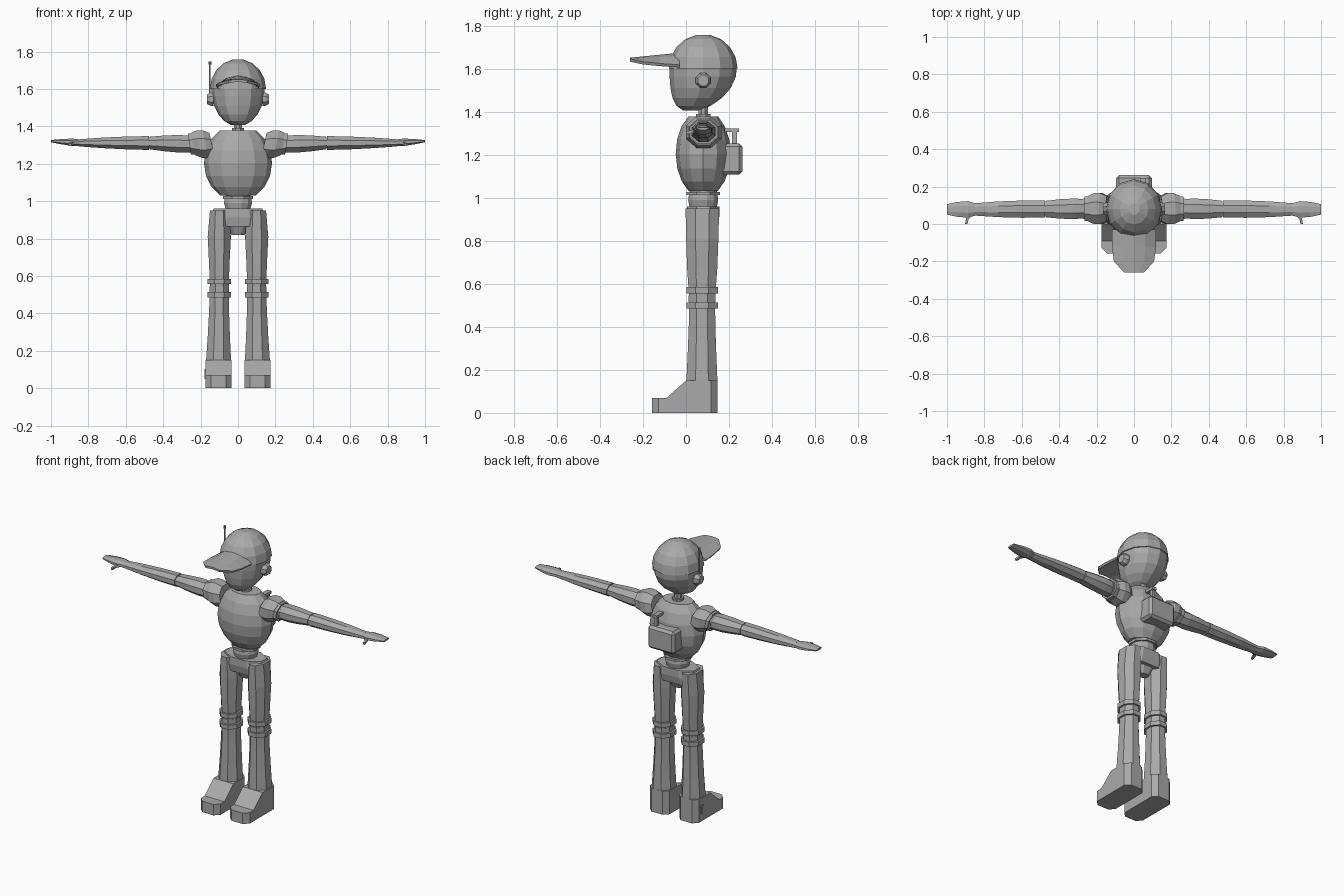
import bpy, bmesh
from math import asin, cos, sin, pi
from mathutils import Matrix, Vector

cube = bpy.data.objects.get("Cube")
if cube:
    bpy.data.objects.remove(cube, do_unlink=True)

shade = (0.4, 0.4, 0.4, 1)
grey = bpy.data.materials.new("plain_grey")
grey.use_nodes = True
grey.diffuse_color = shade
grey.node_tree.nodes["Principled BSDF"].inputs["Base Color"].default_value = shade


def finish(name, bm, mirror=False):
    bmesh.ops.recalc_face_normals(bm, faces=bm.faces)
    mesh = bpy.data.meshes.new(name)
    bm.to_mesh(mesh)
    bm.free()
    mesh.materials.append(grey)
    ob = bpy.data.objects.new(name, mesh)
    bpy.context.collection.objects.link(ob)
    if mirror:
        ob.modifiers.new("other_side", "MIRROR").use_mirror_merge = False
    return ob


def skin(name, loops, mirror=False):
    """Join matching loops of points into a closed, capped surface."""
    bm = bmesh.new()
    rings = [[bm.verts.new(p) for p in loop] for loop in loops]
    for low, high in zip(rings, rings[1:]):
        for i in range(len(low)):
            bm.faces.new((low[i - 1], low[i], high[i], high[i - 1]))
    bm.faces.new(rings[0])
    bm.faces.new(rings[-1])
    return finish(name, bm, mirror)


def limb(name, start, end, sections, lean=0, mirror=True, sides=8):
    """Faceted tube whose evenly spaced sections are (half_width, half_depth)."""
    start, end = Vector(start), Vector(end)
    along = (end - start).normalized()
    sideways = abs(along.x) > abs(along.z)
    across = Vector((0, 1, 0)) if sideways else Vector((1, 0, 0))
    other = Vector((0, 0, 1)) if sideways else Vector((0, 1, 0))
    other += along * lean
    flat = 1 / cos(pi / sides)
    loops = []
    for k, (width, depth) in enumerate(sections):
        centre = start.lerp(end, k / (len(sections) - 1))
        angles = [2 * pi * (i + 0.5) / sides for i in range(sides)]
        loops.append([centre + across * (width * flat * cos(a)) + other * (depth * flat * sin(a))
                      for a in angles])
    return skin(name, loops, mirror)


def band(name, centre, direction, thickness, width, depth, lean=0, mirror=True):
    """Short collar of constant section around a limb."""
    half = Vector(direction) * thickness / 2
    centre = Vector(centre)
    limb(name, centre - half, centre + half, [(width, depth)] * 2, lean, mirror)


def ball(name, centre, radii, low, high, rings, chin=0):
    """Faceted ellipsoid cut flat at two heights; chin pulls its lower half forward."""
    loops = []
    for k in range(rings):
        angle = asin(low) + (asin(high) - asin(low)) * k / (rings - 1)
        push = chin * min(sin(angle), 0) ** 2
        loops.append([Vector(centre) + Vector((radii[0] * cos(angle) * cos(pi * i / 6),
                                               radii[1] * cos(angle) * sin(pi * i / 6) - push,
                                               radii[2] * sin(angle))) for i in range(12)])
    return skin(name, loops)


def box(name, centre, size, bevel=0):
    bm = bmesh.new()
    bmesh.ops.create_cube(bm, size=1, matrix=Matrix.LocRotScale(Vector(centre), None, Vector(size)))
    if bevel:
        bmesh.ops.bevel(bm, geom=bm.edges[:], offset=bevel, segments=1, affect="EDGES")
    return finish(name, bm)


def slab(name, outline, depth, mirror=True):
    """Extrude a flat outline along depth."""
    depth = Vector(depth)
    return skin(name, [[Vector(p) for p in outline], [Vector(p) + depth for p in outline]], mirror)


UP, OUT = Vector((0, 0, 1)), Vector((1, 0, 0))
MIDDLE = Vector((0, 0.08, 0))
HIP, KNEE, ANKLE = Vector((0.1, 0.076, 0.95)), Vector((0.1, 0.075, 0.53)), Vector((0.104, 0.074, 0.13))
SHOULDER, ELBOW = Vector((0.24, 0.082, 1.305)), Vector((0.47, 0.08, 1.311))
WRIST, FINGERTIP = Vector((0.85, 0.078, 1.312)), Vector((1, 0.078, 1.321))

# Head and cap
ball("head", MIDDLE + UP * 1.6, (0.143, 0.157, 0.2), -0.97, 0.1, 6, chin=0.06)
ball("cap", MIDDLE + UP * 1.6, (0.15, 0.16, 0.16), 0, 0.98, 5)

# Arched brim, narrowing towards its tip
bm = bmesh.new()
rows = []
for y, half, arch in ((-0.03, 0.115, 0.055), (-0.12, 0.115, 0.04), (-0.2, 0.105, 0.024), (-0.26, 0.05, 0.005)):
    rows.append([bm.verts.new((half * t, y, 1.67 + y / 10 - arch * t * t)) for t in (-1, -0.5, 0, 0.5, 1)])
for back, front in zip(rows, rows[1:]):
    for i in range(1, len(back)):
        bm.faces.new((back[i - 1], back[i], front[i], front[i - 1]))
brim = finish("cap_brim", bm)
solid = brim.modifiers.new("thickness", "SOLIDIFY")
solid.thickness = 0.014
solid.offset = 0

# Ear pieces and aerial
ear = MIDDLE + UP * 1.545
limb("ear_pieces", ear + OUT * 0.13, ear + OUT * 0.165, [(0.035, 0.035)] * 2 + [(0.025, 0.025)])
aerial = MIDDLE - OUT * 0.15
limb("aerial", aerial + UP * 1.56, aerial + UP * 1.74, [(0.004, 0.004)] * 2, mirror=False, sides=6)
band("aerial_tip", aerial + UP * 1.74, UP, 0.016, 0.007, 0.007, mirror=False)

# Neck, torso and waist
band("neck", MIDDLE + UP * 1.4, UP, 0.1, 0.022, 0.022, mirror=False)
band("neck_collar", MIDDLE + UP * 1.38, UP, 0.02, 0.032, 0.034, mirror=False)
ball("torso", MIDDLE + UP * 1.205, (0.182, 0.128, 0.205), -0.85, 0.84, 7)
limb("waist", MIDDLE + UP * 0.94, MIDDLE + UP * 1.04,
     [(0.06, 0.06), (0.075, 0.07), (0.065, 0.062)], mirror=False, sides=12)
band("waist_band", MIDDLE + UP * 1.02, UP, 0.015, 0.08, 0.078, mirror=False)

# Pelvis and crotch
limb("pelvis", MIDDLE + UP * 0.865, MIDDLE + UP * 0.96,
     [(0.15, 0.065), (0.15, 0.075), (0.13, 0.075)], mirror=False)
limb("crotch", MIDDLE + UP * 0.82, MIDDLE + UP * 0.9, [(0.035, 0.025), (0.1, 0.06)], mirror=False)

# Legs
limb("thighs", KNEE, HIP, [(0.05, 0.06), (0.055, 0.07), (0.062, 0.075), (0.05, 0.078)])
limb("shins", ANKLE, KNEE, [(0.068, 0.073), (0.06, 0.067), (0.054, 0.062), (0.05, 0.06)])
band("knees", KNEE, UP, 0.03, 0.052, 0.063)
for name, lift in (("upper_knee_bands", 0.04), ("lower_knee_bands", -0.03)):
    band(name, KNEE + UP * lift, UP, 0.028, 0.063, 0.073)

# Boots with chamfered upright corners
heel, instep, toe = 0.147, -0.09, -0.158
boots = slab("boots", [(0.034, y, z) for y, z in (
    (heel, 0), (heel, 0.15), (0, 0.15), (instep, 0.07), (toe, 0.07), (toe, 0))], OUT * 0.14)
bm = bmesh.new()
bm.from_mesh(boots.data)
upright = [e for e in bm.edges if abs((e.verts[0].co - e.verts[1].co).normalized().z) > 0.99]
bmesh.ops.bevel(bm, geom=upright, offset=0.03, segments=1, affect="EDGES")
bm.to_mesh(boots.data)
bm.free()
box("boot_tag_stem", (-0.175, 0.096, 0.075), (0.01, 0.008, 0.05))
box("boot_tag_bar", (-0.175, 0.096, 0.1), (0.01, 0.03, 0.008))

# Shoulder collars, leaning outward at the top
cup = SHOULDER - OUT * 0.1
limb("shoulder_cups", cup, SHOULDER, [(0.065, 0.06), (0.083, 0.073), (0.083, 0.073), (0.068, 0.06)], lean=0.2)
band("shoulder_rings", SHOULDER, OUT, 0.04, 0.066, 0.056, lean=0.15)
band("shoulder_caps", SHOULDER + OUT * 0.02, OUT, 0.02, 0.054, 0.046, lean=0.15)

# Arms
limb("upper_arms", SHOULDER, ELBOW, [(0.048, 0.044), (0.055, 0.047), (0.052, 0.042), (0.044, 0.034)])
band("elbows", ELBOW, OUT, 0.05, 0.04, 0.03)
limb("forearms", ELBOW + OUT * 0.006, WRIST, [(0.046, 0.037), (0.046, 0.034), (0.042, 0.028), (0.033, 0.019)])
limb("hands", WRIST - OUT * 0.02, FINGERTIP, [(0.028, 0.016), (0.044, 0.02), (0.04, 0.014), (0.028, 0.006)])
slab("thumbs", [(x, y, 1.294 + y / 4) for x, y in (
    (0.85, 0.06), (0.895, 0.05), (0.903, 0), (0.89, 0), (0.885, 0.025))], UP * 0.014)

# Backpack with a small upright knob
box("backpack", (0, 0.206, 1.18), (0.19, 0.112, 0.145), bevel=0.015)
box("pack_post", (0.05, 0.226, 1.275), (0.02, 0.023, 0.07))
box("pack_post_top", (0.05, 0.213, 1.314), (0.03, 0.066, 0.017))
